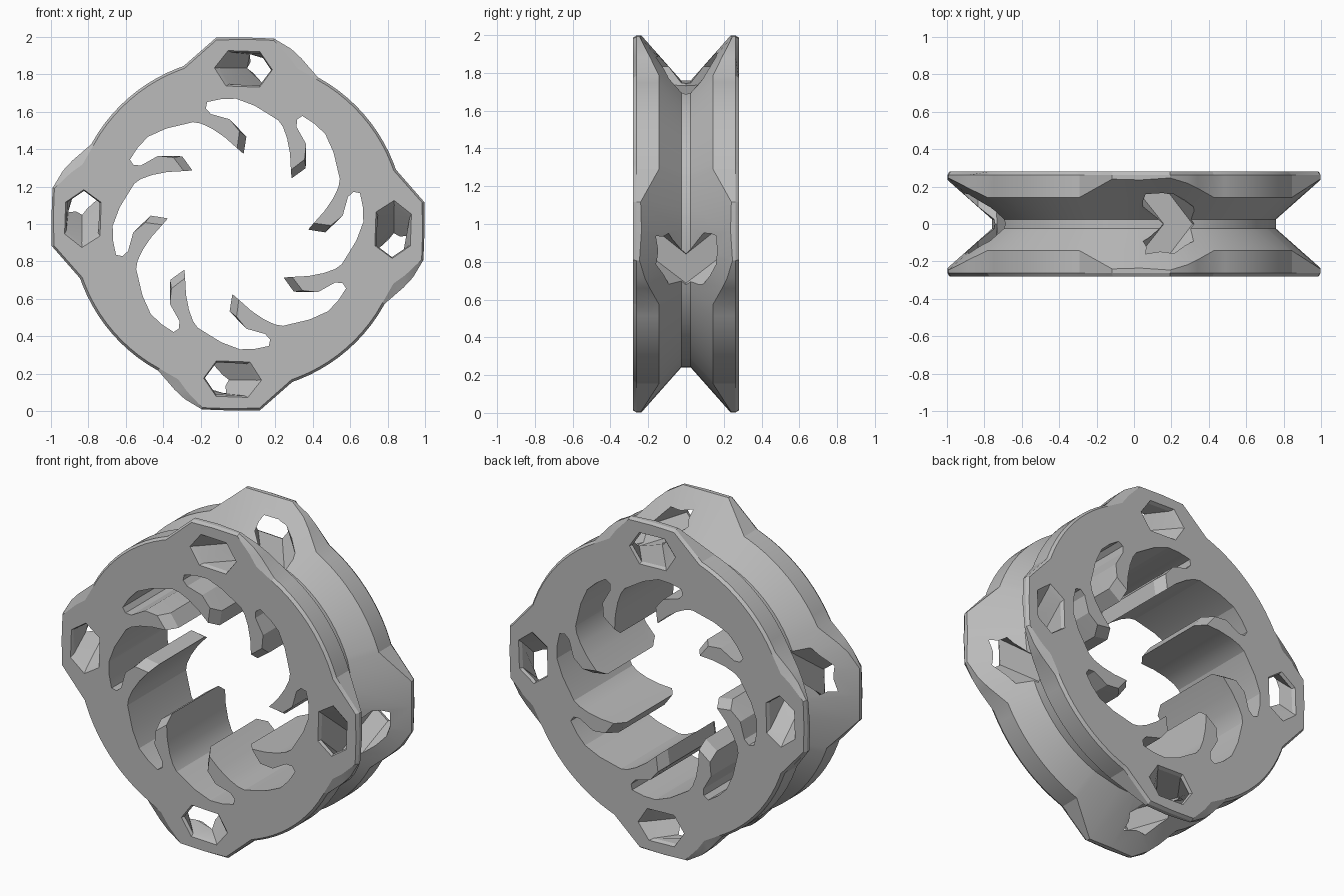
import bpy, bmesh
from math import sin, cos, radians

if "Cube" in bpy.data.objects:
    bpy.data.objects.remove(bpy.data.objects["Cube"])

HALF = 0.28     # half thickness of the wheel
FLOOR = 0.76    # groove floor radius

grey = bpy.data.materials.new("plain grey")
grey.use_nodes = True
grey.diffuse_color = (0.5, 0.5, 0.5, 1)
grey.node_tree.nodes["Principled BSDF"].inputs["Base Color"].default_value = (0.5, 0.5, 0.5, 1)


def turn(x, z, deg):
    """Rotate clockwise as seen from the front."""
    a = radians(deg)
    return x * cos(a) + z * sin(a), z * cos(a) - x * sin(a)


def loft(bm, loops):
    """Skin a closed solid through loops of (x, y, z) points, front to back."""
    rings = [[bm.verts.new(p) for p in loop] for loop in loops]
    n = len(rings[0])
    for a, b in zip(rings, rings[1:]):
        for i in range(n):
            j = (i + 1) % n
            bm.faces.new((a[i], a[j], b[j], b[i]))
    bm.faces.new(rings[0][::-1])
    bm.faces.new(rings[-1])


def finish(bm, name):
    bmesh.ops.recalc_face_normals(bm, faces=bm.faces)
    mesh = bpy.data.meshes.new(name)
    bm.to_mesh(mesh)
    bm.free()
    mesh.materials.append(grey)
    obj = bpy.data.objects.new(name, mesh)
    bpy.context.collection.objects.link(obj)
    obj.location.z = 1
    return obj


# Rim: angle clockwise from each lobe, radius at the face, radius at the crest
lobe = [(-19, .88, .893), (-6.7, .99, 1.003), (2, .988, .998), (11, 1.0, 1.01),
        (17, .935, .978), (21, .89, .948), (28.5, .88, .893)]
lobe += [(a, .88, .893) for a in range(33, 70, 4)]
rim = [(q * 90 + a, f, c) for q in range(4) for a, f, c in lobe]


def rim_loop(side, level):
    pts = []
    for a, face_r, crest_r in rim:
        r, y = {"face": (face_r, HALF),
                "crest": (crest_r, HALF - .018),
                "edge": (crest_r, .025 + (crest_r - FLOOR) / 1.13),
                "floor": (FLOOR, .025)}[level]
        x, z = turn(0, r, a)
        pts.append((x, side * y, z))
    return pts


levels = ["face", "crest", "edge", "floor"]
bm = bmesh.new()
loft(bm, [rim_loop(-1, l) for l in levels] + [rim_loop(1, l) for l in levels[::-1]])
wheel = finish(bm, "grooved_wheel")

# Bore outline for one finger and the slot behind it, repeated eight times
tip = [(.03, .375), (.045, .467)]
short_tip = [(-.005, .405), (.007, .497)]
slot = [(-.045, .56), (-.145, .588), (-.172, .618), (-.165, .652), (-.09, .668),
        (-.01, .67), (.09, .632), (.215, .555), (.24, .52), (.262, .46), (.278, .377)]


def bore_loop(y, ends):
    return [(x, y, z) for k in range(8) for x, z in
            (turn(px, pz, 45 * k) for px, pz in ends + slot)]


bm = bmesh.new()
loft(bm, [bore_loop(-.35, short_tip), bore_loop(-HALF - .001, short_tip), bore_loop(-.22, tip),
          bore_loop(.22, tip), bore_loop(HALF + .001, short_tip), bore_loop(.35, short_tip)])
bore = finish(bm, "bore_cutter")

# Hexagonal tunnels that slant round the axis towards the middle of the groove
hexagon = [(-.155, 0), (-.085, .095), (.085, .095), (.155, 0), (.09, -.095), (-.09, -.095)]
stations = [(-.32, 2, 1), (-HALF, 2, 1), (-.26, 2.6, .9), (0, 18.5, .9),
            (.26, 2.6, .9), (HALF, 2, 1), (.32, 2, 1)]
bm = bmesh.new()
for q in range(4):
    loops = []
    for y, deg, s in stations:
        flat = [turn(x * s, .83 + z * s, deg + 90 * q) for x, z in hexagon]
        loops.append([(x, y, z) for x, z in flat])
    loft(bm, loops)
tunnels = finish(bm, "tunnel_cutter")

# Cut the wheel
bpy.context.view_layer.objects.active = wheel
wheel.select_set(True)
for cutter in (bore, tunnels):
    cutter.hide_render = True
    mod = wheel.modifiers.new("cut", "BOOLEAN")
    mod.operation = "DIFFERENCE"
    mod.solver = "EXACT"
    mod.object = cutter
    bpy.ops.object.modifier_apply(modifier=mod.name)
    bpy.data.objects.remove(cutter)
bpy.ops.object.shade_smooth_by_angle(angle=radians(20))
